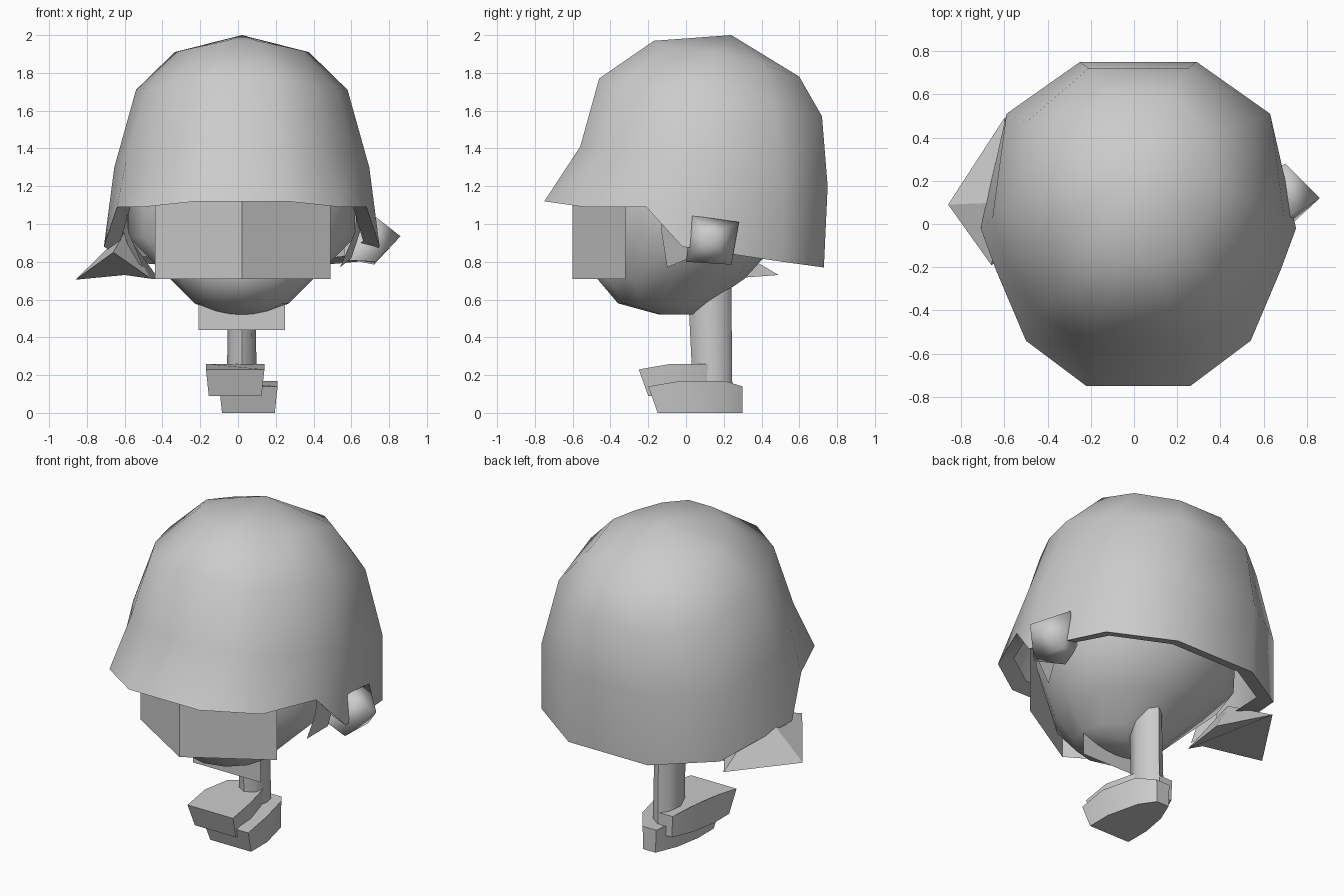
import bpy, bmesh, math

if "Cube" in bpy.data.objects:
    bpy.data.objects.remove(bpy.data.objects["Cube"])

CX = 0.02  # middle of the head


def make(name, verts, faces, smooth=None):
    me = bpy.data.meshes.new(name)
    me.from_pydata(verts, [], faces)
    bm = bmesh.new()
    bm.from_mesh(me)
    bmesh.ops.recalc_face_normals(bm, faces=bm.faces)
    bm.to_mesh(me)
    bm.free()
    ob = bpy.data.objects.new(name, me)
    bpy.context.collection.objects.link(ob)
    if smooth:
        bpy.ops.object.select_all(action='DESELECT')
        ob.select_set(True)
        bpy.context.view_layer.objects.active = ob
        bpy.ops.object.shade_smooth_by_angle(angle=math.radians(smooth))
    return ob


def loft(name, rings, smooth=None, cap_start=True, apex=None):
    """Skin a stack of equal rings; end in a cap or an apex point."""
    n = len(rings[0])
    verts = [v for r in rings for v in r]
    faces = [(k * n + i, k * n + (i + 1) % n, (k + 1) * n + (i + 1) % n, (k + 1) * n + i)
             for k in range(len(rings) - 1) for i in range(n)]
    last = (len(rings) - 1) * n
    if cap_start:
        faces.append(tuple(range(n)))
    if apex:
        verts.append(apex)
        faces += [(last + i, last + (i + 1) % n, len(verts) - 1) for i in range(n)]
    else:
        faces.append(tuple(range(last, last + n)))
    return make(name, verts, faces, smooth)


def oval(cy, z, rx, ry, n=12, cx=CX):
    return [(cx + rx * math.sin(math.tau * i / n), cy - ry * math.cos(math.tau * i / n), z)
            for i in range(n)]


# Helmet: half rings from front to back, mirrored, rim first
half_rows = [
    [(.24, -.75, 1.12), (.52, -.54, 1.09), (.66, -.21, 1.09), (.73, -.02, .88), (.61, .51, .80), (.27, .73, .77)],
    [(.21, -.56, 1.41), (.46, -.42, 1.38), (.61, -.18, 1.35), (.675, .03, 1.3), (.61, .51, 1.2), (.27, .75, 1.2)],
    [(.18, -.46, 1.77), (.38, -.34, 1.74), (.50, -.12, 1.72), (.56, .10, 1.71), (.52, .47, 1.6), (.23, .72, 1.57)],
    [(.08, -.17, 1.97), (.22, -.11, 1.94), (.31, .03, 1.92), (.355, .17, 1.91), (.33, .42, 1.84), (.15, .60, 1.78)],
]
rows = [[(CX + x, y, z) for x, y, z in h] + [(CX - x, y, z) for x, y, z in reversed(h)]
        for h in half_rows]
lining = [(CX + (x - CX) * .88, y * .88, z + .03) for x, y, z in rows[0]]
loft("helmet", [lining] + rows, 50, cap_start=False, apex=(CX, .24, 2.0))

# Head: tapered ovals, chin forward of the neck
head = [(-.05, .52, .11, .09), (-.12, .58, .25, .24), (-.08, .71, .38, .39), (.03, .93, .60, .48),
        (.05, 1.2, .60, .48), (.1, 1.5, .5, .42), (.15, 1.8, .28, .28)]
loft("head", [oval(*h) for h in head], 60)

# Face panel: two flat sheets meeting at a ridge
line = [(-.44, -.32), (CX, -.6), (.49, -.32)]
make("face_panel", [(x, y, z) for z in (.71, 1.16) for x, y in line],
     [(0, 1, 4, 3), (1, 2, 5, 4)])

# Chin sheet
make("chin_sheet", [(-.21, -.14, .44), (.25, -.14, .44), (.25, -.14, .66), (-.21, -.14, .66)],
     [(0, 1, 2, 3)])

# Neck-like body
loft("body", [oval(.14, .15, .08, .105, 8), oval(.125, .66, .07, .115, 8)], 50)

# Feet: blunt toe, tapered heel
def foot(name, x0, x1, y0, y1, bottom, top_front, top_mid, top_back, flare):
    cx, w, d = (x0 + x1) / 2, (x1 - x0) / 2, y1 - y0
    outline = [(-1, 0), (1, 0), (1, .35), (.65, .8), (.2, 1), (-.4, 1), (-.8, .7), (-1, .35)]
    tops = [top_front, top_front, top_mid, top_mid, top_back, top_back, top_mid, top_mid]
    low = [(cx + a * w * .9, y0 + flare + b * (d - flare), bottom) for a, b in outline]
    high = [(cx + a * w, y0 + b * d, t) for (a, b), t in zip(outline, tops)]
    loft(name, [low, high], 50)


foot("left_foot", -.17, .14, -.25, .24, .09, .23, .26, .22, .05)
foot("right_foot", -.10, .21, -.2, .3, 0, .14, .17, .14, .05)

# Right hand: pointed four-sided bud
loft("right_hand", [[(.56, .09, .90), (.58, .2, .87), (.60, .18, .81), (.56, .07, .81)],
                    [(.72, .03, 1.045), (.70, .28, 1.01), (.72, .24, .785), (.73, .0, .80)]],
     80, apex=(.86, .12, .935))

# Left hand: spreading flap below the helmet
loft("left_flap", [[(-.86, .09, .705), (-.60, .49, .73), (-.42, .22, .71), (-.46, -.08, .71), (-.66, -.19, .85)]],
     None, apex=(-.6, .1, .96))

# Cheek straps
for name, s in (("right_strap", 1), ("left_strap", -1)):
    pts = [(.63, -.13, 1.1), (.62, -.13, .96), (.54, -.1, .77), (.6, .02, .82), (.66, 0, 1.0)]
    make(name, [(CX + s * (x - CX), y, z) for x, y, z in pts], [tuple(range(5))])
